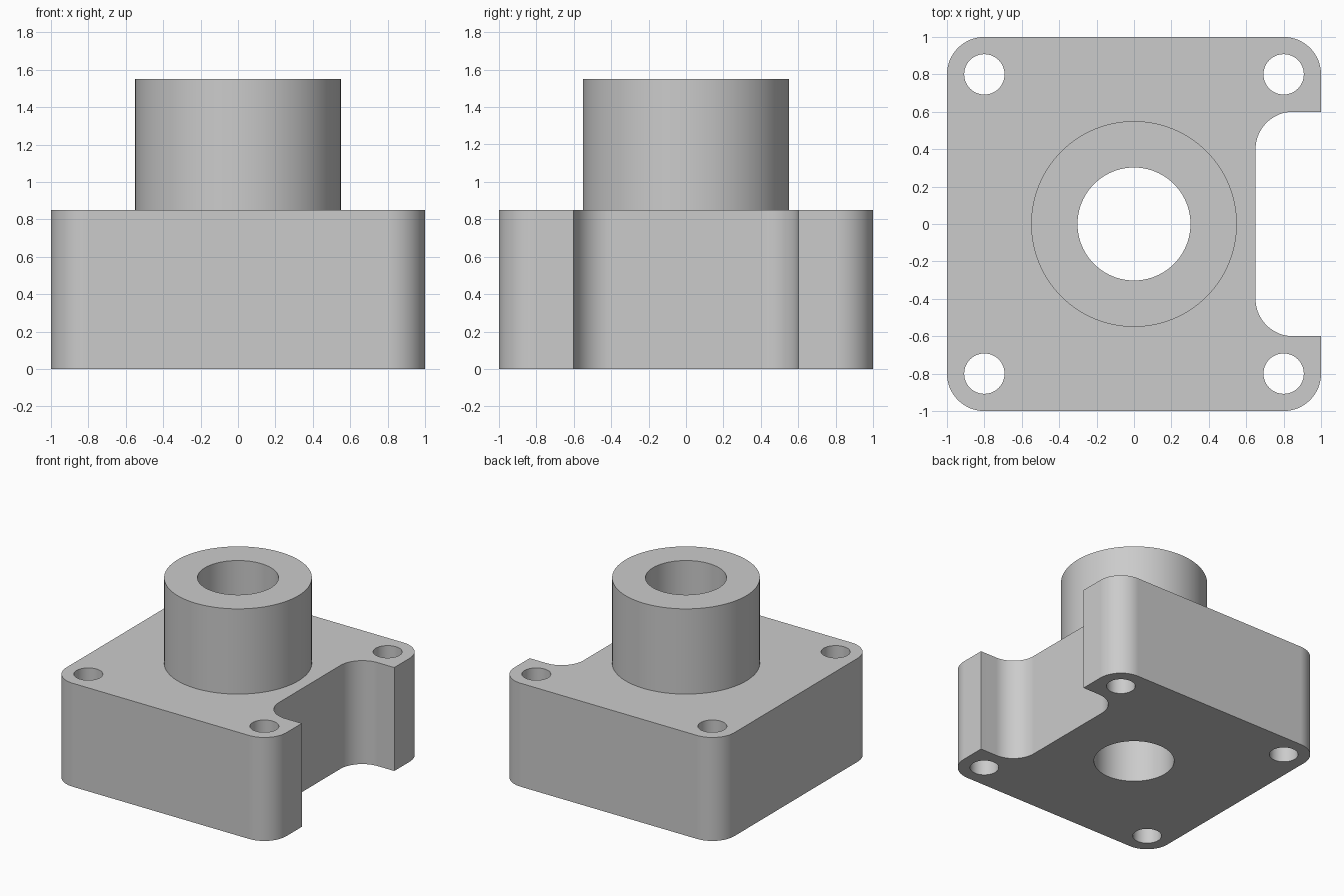
import bpy, bmesh, math

if "Cube" in bpy.data.objects:
    bpy.data.objects.remove(bpy.data.objects["Cube"])

BASE_H, TOP_H = 0.85, 1.55


def arc(cx, cy, r, a0, a1, n=16):
    """Points on an arc, angles in degrees, both ends included."""
    pts = []
    for i in range(n + 1):
        a = math.radians(a0 + (a1 - a0) * i / n)
        pts.append((cx + r * math.cos(a), cy + r * math.sin(a)))
    return pts


def circle(cx, cy, r, n):
    return arc(cx, cy, r, 0, 360, n)[:-1]


# Block outline: rounded corners, and a filleted notch in the right side
outline = (arc(-0.8, -0.8, 0.2, 180, 270) + arc(0.8, -0.8, 0.2, 270, 360)
           + [(1.0, -0.6)] + arc(0.85, -0.4, 0.2, 270, 180)
           + arc(0.85, 0.4, 0.2, 180, 90) + [(1.0, 0.6)]
           + arc(0.8, 0.8, 0.2, 0, 90) + arc(-0.8, 0.8, 0.2, 90, 180))
holes = [circle(x, y, 0.108, 48) for x in (-0.8, 0.8) for y in (-0.8, 0.8)]
boss = circle(0, 0, 0.55, 96)
bore = circle(0, 0, 0.302, 96)

bm = bmesh.new()


def ring(pts, z):
    vs = [bm.verts.new((x, y, z)) for x, y in pts]
    return [bm.edges.new((vs[i - 1], vs[i])) for i in range(len(vs))]


def wall(pts, z0, z1):
    """Vertical wall along a closed profile; returns its lower and upper edges."""
    lo, hi = ring(pts, z0), ring(pts, z1)
    for a, b in zip(lo, hi):
        bm.faces.new((a.verts[0], a.verts[1], b.verts[1], b.verts[0]))
    return lo, hi


def cap(*rings):
    bmesh.ops.triangle_fill(bm, use_beauty=True, use_dissolve=False,
                            edges=[e for r in rings for e in r])


# Walls of the block, bolt holes, boss and through bore
out_lo, out_hi = wall(outline, 0, BASE_H)
hole_walls = [wall(h, 0, BASE_H) for h in holes]
boss_lo, boss_hi = wall(boss, BASE_H, TOP_H)
bore_lo, bore_hi = wall(bore, 0, TOP_H)

# Flat faces: underside, block top, boss top
cap(out_lo, bore_lo, *[h[0] for h in hole_walls])
cap(out_hi, boss_lo, *[h[1] for h in hole_walls])
cap(boss_hi, bore_hi)
bmesh.ops.recalc_face_normals(bm, faces=bm.faces[:])

mesh = bpy.data.meshes.new("flanged_housing")
bm.to_mesh(mesh)
bm.free()
obj = bpy.data.objects.new("flanged_housing", mesh)
bpy.context.collection.objects.link(obj)

grey = bpy.data.materials.new("light grey")
grey.diffuse_color = (0.6, 0.6, 0.6, 1)
grey.use_nodes = True
grey.node_tree.nodes["Principled BSDF"].inputs["Base Color"].default_value = grey.diffuse_color
mesh.materials.append(grey)

# Smooth the curved walls, keep the edges sharp and the flats flat
bpy.context.view_layer.objects.active = obj
obj.select_set(True)
bpy.ops.object.shade_smooth_by_angle(angle=math.radians(30))
weighted = obj.modifiers.new("flat_faces", 'WEIGHTED_NORMAL')
weighted.keep_sharp = True
